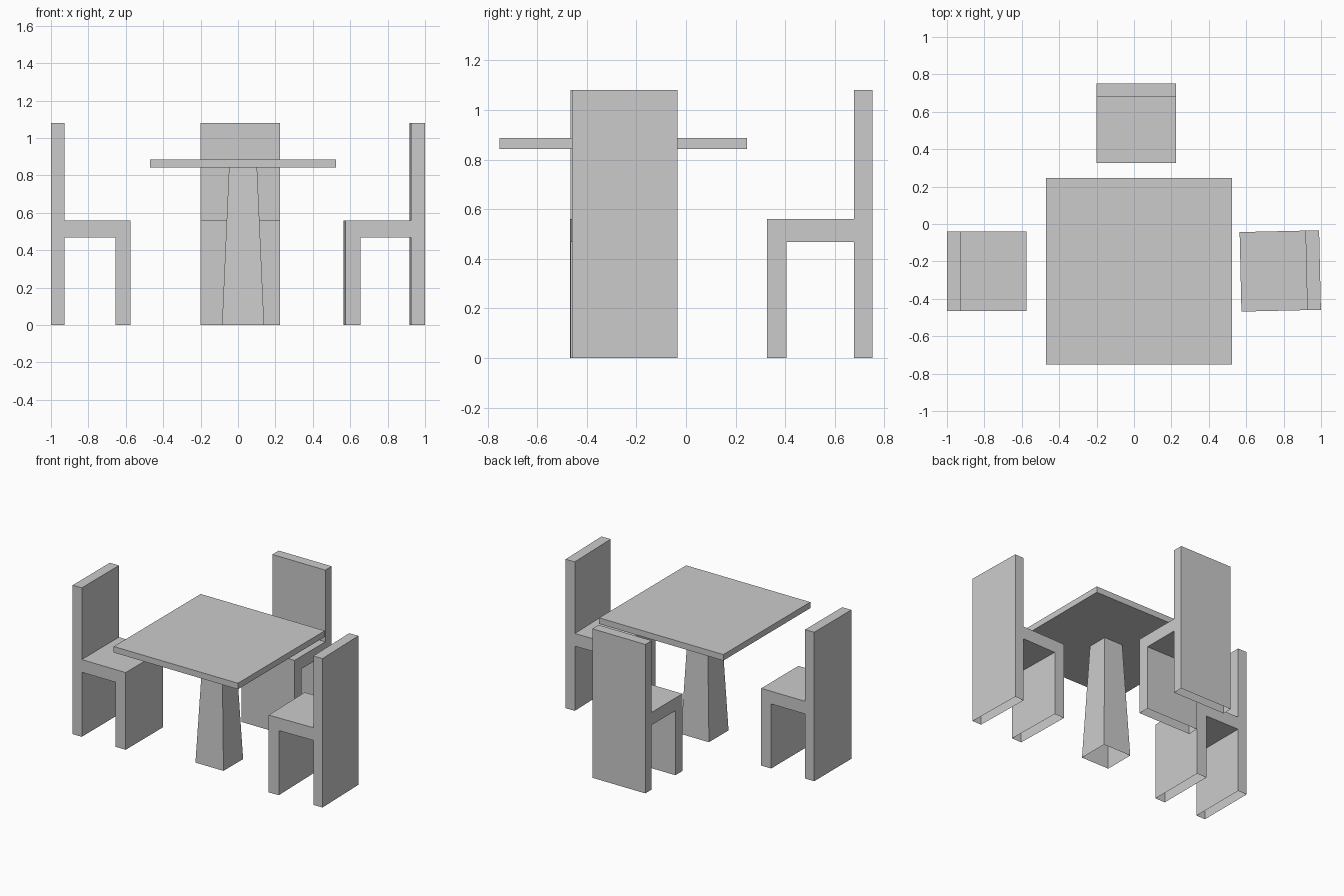
import bpy, bmesh, math
from mathutils import Matrix

if "Cube" in bpy.data.objects:
    bpy.data.objects.remove(bpy.data.objects["Cube"])

CHAIR = 0.425   # chair width and depth
TX, TY = 0.027, -0.253   # table centre


def add_object(name, bm):
    # the feet are hollow: remove faces resting on the floor
    bmesh.ops.recalc_face_normals(bm, faces=bm.faces)
    floor = [f for f in bm.faces if all(abs(v.co.z) < 1e-5 for v in f.verts)]
    bmesh.ops.delete(bm, geom=floor, context='FACES_ONLY')
    mesh = bpy.data.meshes.new(name)
    bm.to_mesh(mesh)
    bm.free()
    obj = bpy.data.objects.new(name, mesh)
    bpy.context.collection.objects.link(obj)
    return obj


def add_chair(name, x, y, degrees):
    # side profile (back at -x, facing +x) extruded across the width
    h = CHAIR / 2
    profile = [(-h, 0), (-h + 0.073, 0), (-h + 0.073, 0.468), (h - 0.08, 0.468),
               (h - 0.08, 0), (h, 0), (h, 0.56), (-h + 0.073, 0.56),
               (-h + 0.073, 1.08), (-h, 1.08)]
    bm = bmesh.new()
    face = bm.faces.new([bm.verts.new((u, -h, z)) for u, z in profile])
    ext = bmesh.ops.extrude_face_region(bm, geom=[face], use_keep_orig=True)
    verts = [e for e in ext['geom'] if isinstance(e, bmesh.types.BMVert)]
    bmesh.ops.translate(bm, verts=verts, vec=(0, CHAIR, 0))
    obj = add_object(name, bm)
    obj.location = (x, y, 0)
    obj.rotation_euler.z = math.radians(degrees)


def add_block(name, x, y, z0, z1, bottom, top):
    # square block, optionally tapered
    bm = bmesh.new()
    bmesh.ops.create_cube(bm, size=1)
    for v in bm.verts:
        w, z = (top, z1) if v.co.z > 0 else (bottom, z0)
        v.co = (x + v.co.x * w, y + v.co.y * w, z)
    add_object(name, bm)


# Table
add_block("table_top", TX, TY, 0.842, 0.886, 0.996, 0.996)
add_block("table_pedestal", TX, TY, 0.0, 0.842, 0.225, 0.15)

# Chairs, the right one turned very slightly
add_chair("left_chair", -0.7875, TY, 0)
add_chair("back_chair", 0.013, 0.5385, -90)
add_chair("right_chair", 0.782, -0.251, 181.3)
